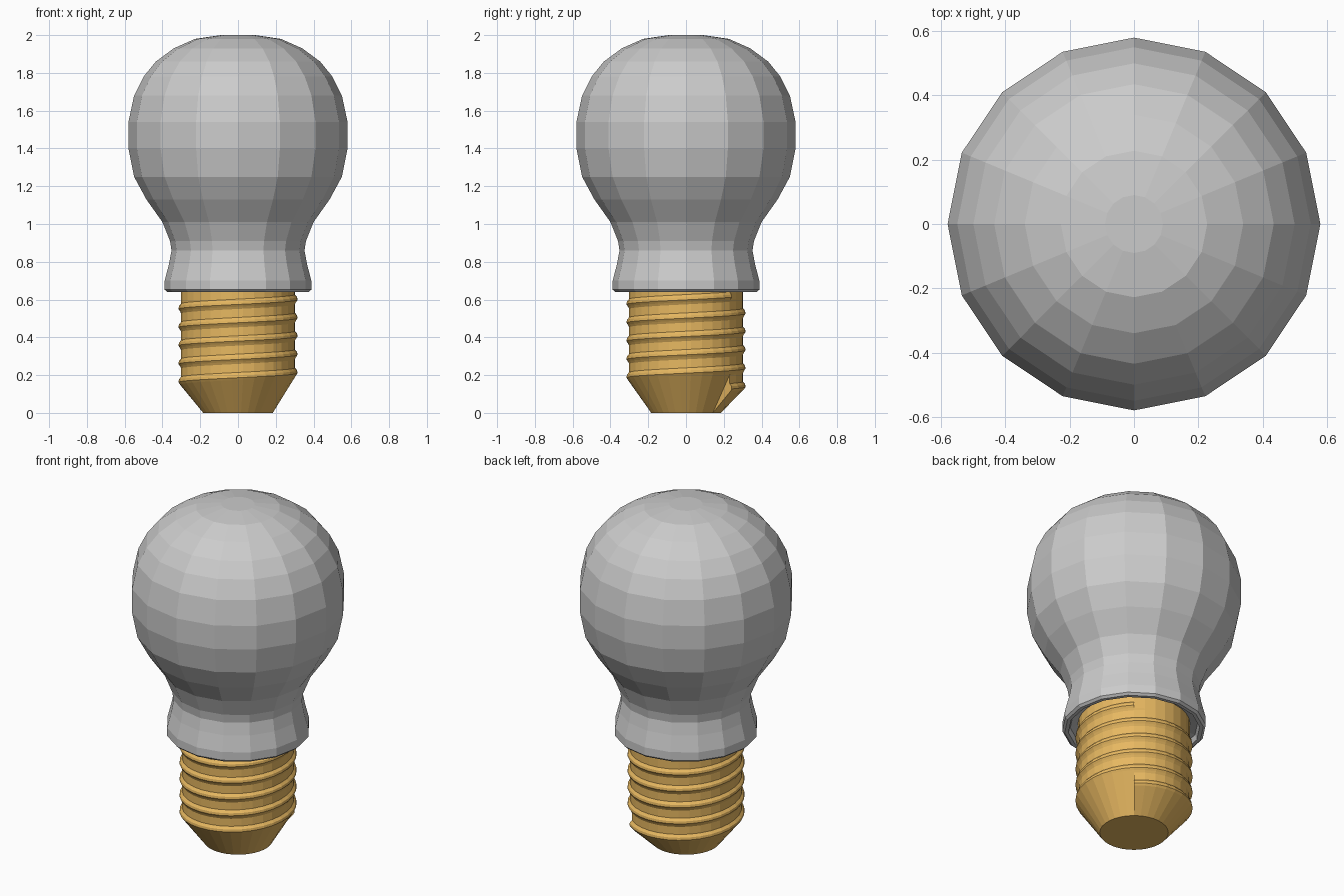
import bpy, bmesh
from math import cos, sin, pi, radians

if "Cube" in bpy.data.objects:
    bpy.data.objects.remove(bpy.data.objects["Cube"])


def point(r, a, z):
    return (r * cos(a), r * sin(a), z)


def finish(name, bm, color=None):
    bmesh.ops.remove_doubles(bm, verts=bm.verts, dist=1e-5)
    bmesh.ops.recalc_face_normals(bm, faces=bm.faces)
    me = bpy.data.meshes.new(name)
    bm.to_mesh(me)
    bm.free()
    ob = bpy.data.objects.new(name, me)
    bpy.context.collection.objects.link(ob)
    if color:
        mat = bpy.data.materials.new(name + "_material")
        mat.diffuse_color = color
        mat.use_nodes = True
        mat.node_tree.nodes["Principled BSDF"].inputs["Base Color"].default_value = mat.diffuse_color
        me.materials.append(mat)
    return ob


def bridge(bm, a, b, closed=False):
    n = len(a)
    for i in range(n if closed else n - 1):
        j = (i + 1) % n
        bm.faces.new((a[i], a[j], b[j], b[i]))


# Glass bulb with flared collar: 16-sided lathe
profile = [(0.30, 0.68), (0.345, 0.67), (0.355, 0.64), (0.375, 0.64), (0.388, 0.652),
           (0.388, 0.70), (0.365, 0.79), (0.352, 0.86), (0.36, 0.91), (0.40, 1.01),
           (0.485, 1.13), (0.55, 1.25), (0.58, 1.40), (0.58, 1.54), (0.55, 1.68),
           (0.50, 1.78), (0.435, 1.86), (0.34, 1.93), (0.228, 1.98), (0.09, 2.0)]
bm = bmesh.new()
rings = [[bm.verts.new(point(r, 2 * pi * i / 16, z)) for i in range(16)] for r, z in profile]
for lo, hi in zip(rings, rings[1:]):
    bridge(bm, lo, hi, closed=True)
bm.faces.new(rings[-1])
finish("glass_bulb", bm)

# Screw base: one thread profile swept up a helix
SEG, TURNS, PITCH, Z0, TOP = 32, 5, 0.097, 0.115, 0.68
START = radians(50)
thread = [(0.308, 0.0), (0.316, 0.012), (0.314, 0.026), (0.302, 0.04),
          (0.302, 0.085), (0.308, PITCH)]
bm = bmesh.new()
n = SEG * TURNS
angles = [START + 2 * pi * i / SEG for i in range(n + 1)]
rows = []
for k, (r, dz) in enumerate(thread):
    row = []
    for i, a in enumerate(angles):
        rr = 0.302 if k == len(thread) - 1 and i > n - SEG else r
        row.append(bm.verts.new(point(rr, a, min(Z0 + dz + PITCH * i / SEG, TOP))))
    rows.append(row)
for lo, hi in zip(rows, rows[1:]):
    bridge(bm, lo, hi)

# Tapered foot below the first turn, with its step where the helix starts
foot = [bm.verts.new(point(0.185, a, 0)) for a in angles[:SEG + 1]]
bridge(bm, foot, rows[0][:SEG + 1])
bm.faces.new(foot[:SEG])
bm.faces.new([foot[0]] + [row[0] for row in rows])

# Plain sleeve above the last turn and the blunt thread end
last = rows[-1][n - SEG:]
top = [bm.verts.new(point(0.302, a, TOP)) for a in angles[n - SEG:]]
bridge(bm, last, top)
bm.faces.new([row[-1] for row in rows[:4]])
finish("screw_base", bm, (0.8, 0.48, 0.12, 1))
